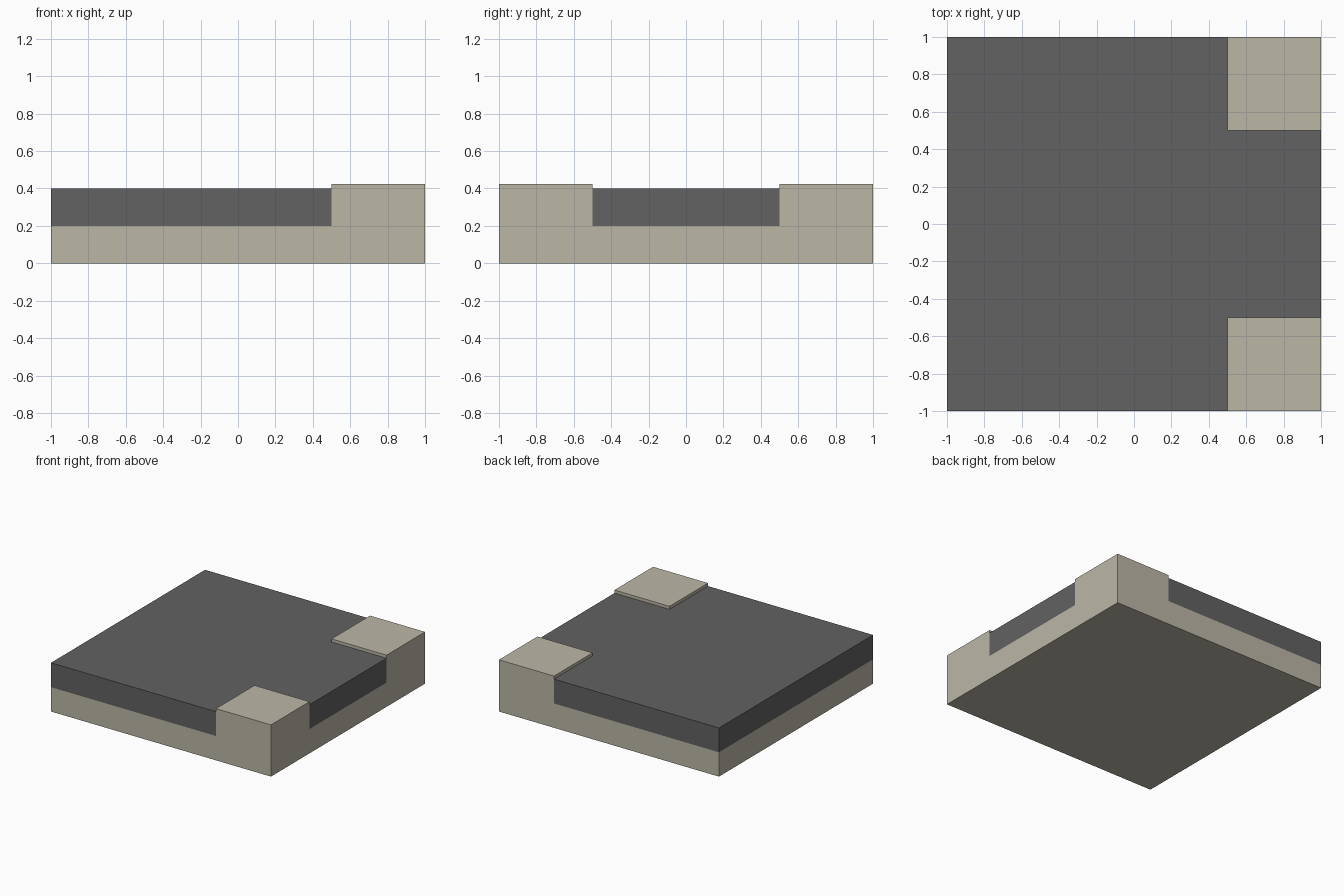
import bpy
import bmesh

cube = bpy.data.objects.get("Cube")
if cube:
    bpy.data.objects.remove(cube, do_unlink=True)

BASE_TOP, ROAD_TOP, CORNER_TOP = 0.2, 0.4, 0.425
INNER = 0.5  # inner edge of the raised corners


def make_material(name, color):
    mat = bpy.data.materials.new(name)
    mat.use_nodes = True
    mat.diffuse_color = color
    bsdf = next(n for n in mat.node_tree.nodes if n.type == 'BSDF_PRINCIPLED')
    bsdf.inputs["Base Color"].default_value = color
    return mat


def make_object(name, bm, mat):
    bmesh.ops.recalc_face_normals(bm, faces=bm.faces)
    mesh = bpy.data.meshes.new(name)
    bm.to_mesh(mesh)
    bm.free()
    mesh.materials.append(mat)
    obj = bpy.data.objects.new(name, mesh)
    bpy.context.collection.objects.link(obj)
    return obj


def extrude_up(bm, faces, height):
    result = bmesh.ops.extrude_face_region(bm, geom=faces)
    verts = [g for g in result["geom"] if isinstance(g, bmesh.types.BMVert)]
    bmesh.ops.translate(bm, verts=verts, vec=(0, 0, height))


stone = make_material("pale stone", (0.50, 0.473, 0.381, 1))
asphalt = make_material("dark grey asphalt", (0.122, 0.122, 0.122, 1))

# Stone base with two raised corners grown from its top
bm = bmesh.new()
bmesh.ops.create_cube(bm, size=2)
for v in bm.verts:
    v.co.z = BASE_TOP if v.co.z > 0 else 0
for co, normal in (((INNER, 0, 0), (1, 0, 0)),
                   ((0, INNER, 0), (0, 1, 0)),
                   ((0, -INNER, 0), (0, 1, 0))):
    bmesh.ops.bisect_plane(bm, geom=bm.verts[:] + bm.edges[:] + bm.faces[:],
                           plane_co=co, plane_no=normal)
for side in (-1, 1):
    corner = [f for f in bm.faces if f.normal.z > 0.9
              and f.calc_center_median().x > INNER
              and f.calc_center_median().y * side > INNER]
    extrude_up(bm, corner, CORNER_TOP - BASE_TOP)
    bmesh.ops.delete(bm, geom=[f for f in corner if f.is_valid], context='FACES_ONLY')
    bm.normal_update()
bmesh.ops.dissolve_limit(bm, angle_limit=0.01, verts=bm.verts, edges=bm.edges)
make_object("stone_base", bm, stone)

# T-shaped road slab fitted between the corners
bm = bmesh.new()
half = [(-1, -1), (INNER, -1), (INNER, -INNER), (1, -INNER)]
outline = half + [(x, -y) for x, y in reversed(half)]
face = bm.faces.new([bm.verts.new((x, y, BASE_TOP)) for x, y in outline])
extrude_up(bm, [face], ROAD_TOP - BASE_TOP)
make_object("road_slab", bm, asphalt)
